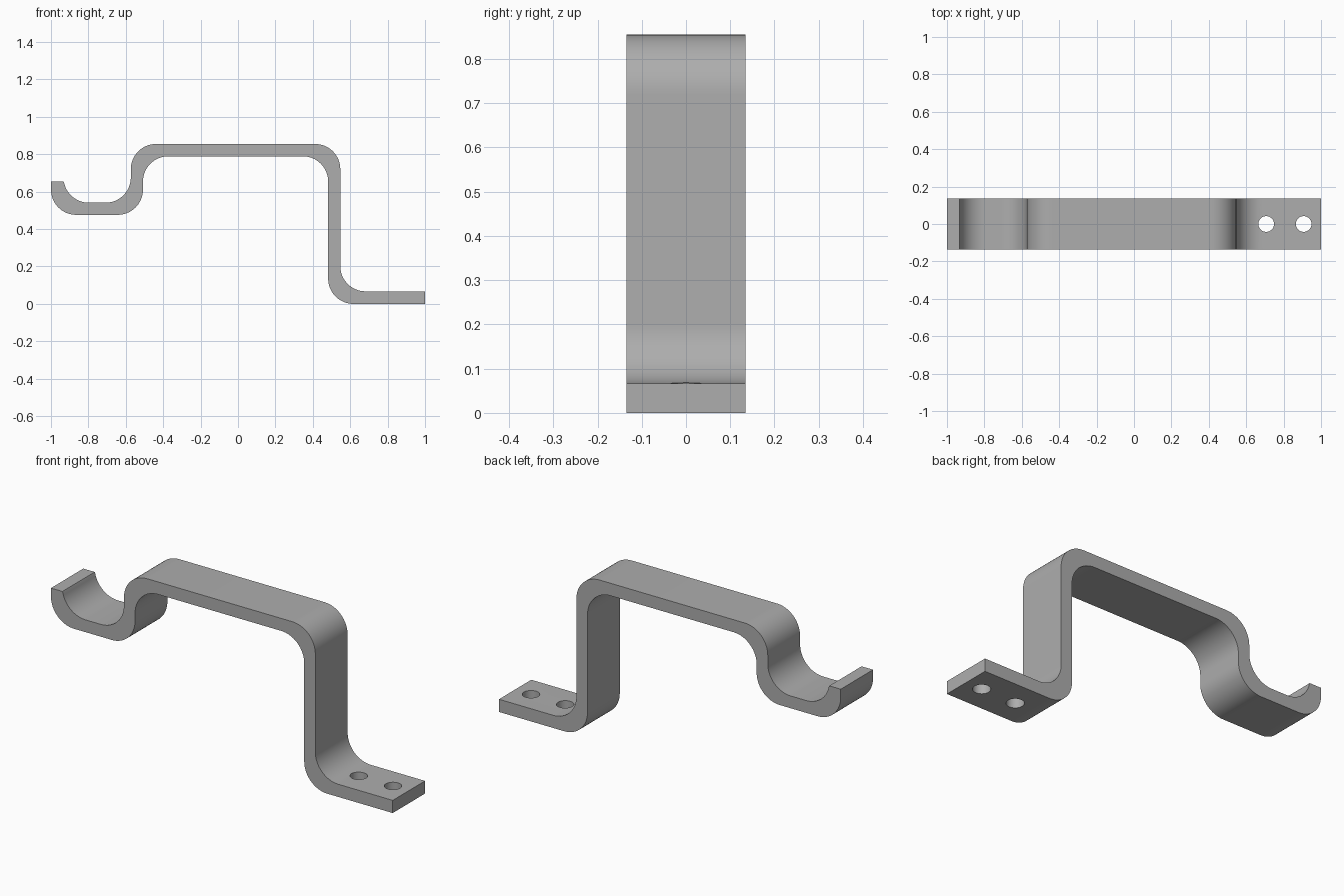
import bpy, bmesh, math
from mathutils import Vector

cube = bpy.data.objects.get("Cube")
if cube:
    bpy.data.objects.remove(cube, do_unlink=True)

HALF_WIDTH = 0.135
RADIUS = 0.135
STEPS = 16
TIP = 0.655


def flat_material(name, rgb):
    mat = bpy.data.materials.new(name)
    mat.use_nodes = True
    colour = (*rgb, 1)
    mat.diffuse_color = colour
    mat.node_tree.nodes["Principled BSDF"].inputs["Base Color"].default_value = colour
    return mat


def fillet(prev, corner, nxt):
    """Quarter arc replacing a square corner."""
    a = (prev - corner).normalized() * RADIUS
    b = (nxt - corner).normalized() * RADIUS
    centre = corner + a + b
    angles = [math.pi / 2 * i / STEPS for i in range(STEPS + 1)]
    return [centre - b * math.cos(t) - a * math.sin(t) for t in angles]


def rounded(path):
    """Keep the end points, round every corner between them."""
    pts = [Vector(p) for p in path]
    out = [pts[0]]
    for p, c, n in zip(pts, pts[1:], pts[2:]):
        out += fillet(p, c, n)
    return out + [pts[-1]]


# Upper and lower outlines of the bent strip, from hook tip to foot
upper = rounded([(-0.933, TIP), (-0.933, 0.541), (-0.573, 0.541), (-0.573, 0.855),
                 (0.547, 0.855), (0.547, 0.067), (1, 0.067)])
lower = rounded([(-1, TIP), (-1, 0.476), (-0.508, 0.476), (-0.508, 0.789),
                 (0.482, 0.789), (0.482, 0), (1, 0)])
# The inner hook bend runs out at the cut tip
upper = [upper[0]] + [p for p in upper[1:] if p.x > -0.9 or p.y < TIP - 0.002]

# Extrude the closed outline across the strip width
bm = bmesh.new()
face = bm.faces.new([bm.verts.new((p.x, -HALF_WIDTH, p.y)) for p in upper + lower[::-1]])
extruded = bmesh.ops.extrude_face_region(bm, geom=[face])["geom"]
new_verts = [v for v in extruded if isinstance(v, bmesh.types.BMVert)]
bmesh.ops.translate(bm, verts=new_verts, vec=(0, 2 * HALF_WIDTH, 0))
bmesh.ops.recalc_face_normals(bm, faces=bm.faces)
mesh = bpy.data.meshes.new("bent_bracket")
bm.to_mesh(mesh)
bm.free()
bracket = bpy.data.objects.new("bent_bracket", mesh)
bpy.context.collection.objects.link(bracket)
mesh.materials.append(flat_material("grey metal", (0.42, 0.42, 0.42)))

# Two screw holes through the foot
bpy.context.view_layer.objects.active = bracket
for x in (0.707, 0.907):
    bpy.ops.mesh.primitive_cylinder_add(vertices=48, radius=0.042, depth=0.3, location=(x, 0, 0.03))
    cutter = bpy.context.object
    cutter.name = "hole_cutter"
    cutter.hide_render = True
    bpy.context.view_layer.objects.active = bracket
    mod = bracket.modifiers.new("screw_hole", "BOOLEAN")
    mod.operation = "DIFFERENCE"
    mod.solver = "EXACT"
    mod.object = cutter
    bpy.ops.object.modifier_apply(modifier=mod.name)
    bpy.data.objects.remove(cutter, do_unlink=True)

# Smooth bends with crisp strip edges
bpy.ops.object.select_all(action="DESELECT")
bracket.select_set(True)
bpy.ops.object.shade_smooth_by_angle(angle=math.radians(30))
